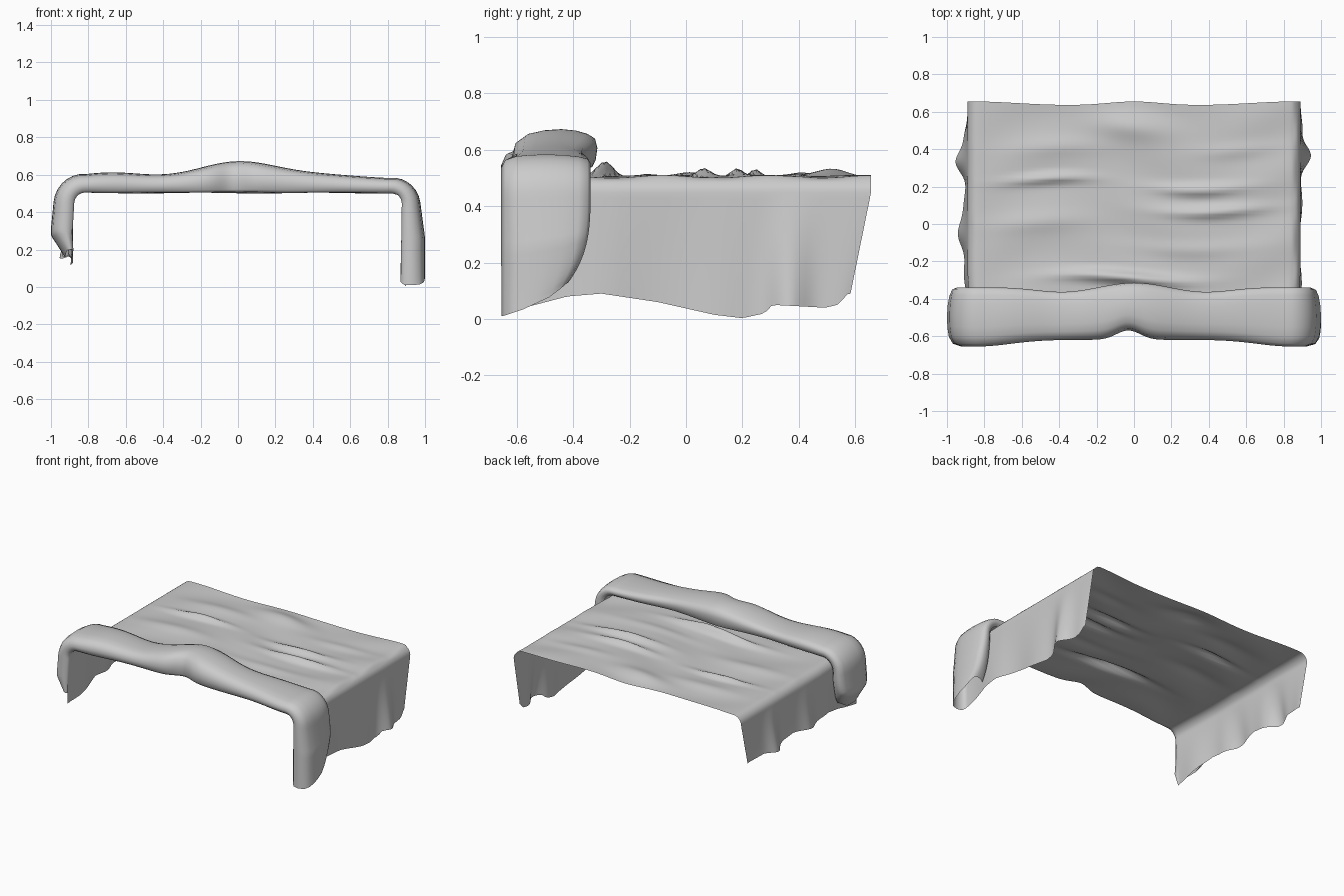
import bpy, math

if "Cube" in bpy.data.objects:
    bpy.data.objects.remove(bpy.data.objects["Cube"])

cloth = bpy.data.materials.new("light grey cloth")
cloth.diffuse_color = (0.6, 0.6, 0.6, 1)
cloth.use_nodes = True
cloth.node_tree.nodes["Principled BSDF"].inputs["Base Color"].default_value = cloth.diffuse_color


def bump(a, c, w):
    return math.exp(-((a - c) / w) ** 2)


def lerp(points, a):
    """Piecewise linear lookup, points sorted by key."""
    if a <= points[0][0]:
        return points[0][1]
    for (a0, b0), (a1, b1) in zip(points, points[1:]):
        if a <= a1:
            return b0 + (b1 - b0) * (a - a0) / (a1 - a0)
    return points[-1][1]


# hem heights along y for each hanging side, and for the turned-back fold
RIGHT = [(-.65, .02), (-.42, .08), (-.3, .09), (-.1, .06), (.1, .015), (.2, .003),
         (.28, .02), (.31, .05), (.52, .04), (.58, .05), (.64, .09)]
LEFT = [(-.65, .11), (-.5, .13), (-.3, .18), (-.1, .16), (.1, .19), (.3, .15), (.45, .17), (.65, .15)]
RIGHT_FOLD = [(-.65, .01), (-.55, .035), (-.42, .08), (-.34, .13)]
LEFT_FOLD = [(-.65, .20), (-.55, .16), (-.42, .16), (-.34, .2)]
# wrinkle ridges on the top: x, y, length, width, height
RIDGES = [(-.45, .23, .2, .025, .03), (.35, .2, .22, .03, .03), (.42, .08, .25, .03, .03),
          (-.05, -.29, .3, .03, .05), (0, .52, .2, .07, .025), (-.5, 0, .25, .05, .01),
          (.3, -.12, .3, .04, .01), (-.4, .4, .25, .05, .01), (.55, .4, .2, .04, .01)]


def point(t, y, d, fold):
    """t: -1..1 across the bed, d: distance out from the bed surface."""
    side, a = (1 if t > 0 else -1), abs(t)
    half, r = .815, .06
    flat = min(a / .6, 1) * half
    x0 = flat * side
    k = max((a - .72) / .28, 0)
    if fold:
        crown = .72 + .93 * bump(x0, 0, .3) + .35 * bump(x0, -.68, .25) + .22 * bump(x0, .45, .3)
        if a > .6:
            c0 = 1.0 if side < 0 else .78
            crown = c0 + (1.25 - c0) * min((a - .6) / .25, 1)
            if side < 0:
                crown *= 1 - .6 * max((k - .6) / .4, 0)
        d *= crown
    hem = lerp((RIGHT_FOLD if side > 0 else LEFT_FOLD) if fold else (RIGHT if side > 0 else LEFT), y)
    ang = min(max((a - .6) / .12, 0), 1) * math.pi / 2
    x = flat + (r + d) * math.sin(ang)
    z = .505 - r + (r + d) * math.cos(ang)
    z += (hem - z) * k
    # front and back edge outlines
    front = min(max((-y - .2) / .45, 0), 1)
    edge = .035 * (1 - bump(abs(x0), .84, .25)) + .05 * bump(x0, -.03, .09)
    yy = y
    if fold:
        back = (y + .65) / .31
        yy += edge * (1 - back) + back * (.025 * bump(x0, 0, .2) - .025 * bump(abs(x0), .38, .2))
        yy = -.65 + (yy + .65) * (1 - .25 * k ** 3)
    else:
        yy += edge * front ** 3
        bk = max(y / .65, 0)
        yy -= bk ** 4 * (.07 * k + .02 * (1 - bump(abs(x0), .84, .3)) * (1 - bump(x0, 0, .2)))
        x += .015 * min(max((y + .65) / .4, 0), 1) * min(max((a - .4) / .2, 0), 1)
        if a < .64:
            z += sum(h * bump(x0, cx, l) * bump(y + .02 * math.sin(5 * x0), cy, w)
                     for cx, cy, l, w, h in RIDGES)
            z += .005 * math.sin(17 * y + 2 * math.sin(4 * x0)) * math.sin(5 * x0 + 1)
        # billows in the hanging sides
        if side > 0:
            x += k * (.065 * bump(y, .37, .08) + .01 * math.sin(14 * y))
        else:
            x += k * (.06 * bump(y, .33, .08) + .05 * bump(y, -.06, .09) + .01 * math.sin(17 * y))
            x += k * .01
    return x * side, yy, z


# rows run from the back edge to the front, then round and back over the fold
rows = [(.655 - 1.285 * i / 70, 0, False) for i in range(71)]
rows += [(-.645, .01, True), (-.655, .04, True), (-.64, .075, True), (-.60, .092, True),
         (-.55, .098, True), (-.49, .1, True), (-.43, .097, True), (-.38, .09, True),
         (-.348, .08, True), (-.338, .06, True), (-.345, .035, True), (-.36, .02, True)]
N = 120
verts = [point(2 * j / N - 1, *row) for row in rows for j in range(N + 1)]
W = N + 1
faces = [(i * W + j, (i + 1) * W + j, (i + 1) * W + j + 1, i * W + j + 1)
         for i in range(len(rows) - 1) for j in range(N)]

# draped blanket, one continuous sheet with its front turned back
mesh = bpy.data.meshes.new("blanket")
mesh.from_pydata(verts, [], faces)
mesh.materials.append(cloth)
blanket = bpy.data.objects.new("blanket", mesh)
bpy.context.collection.objects.link(blanket)
bpy.context.view_layer.objects.active = blanket
blanket.select_set(True)
bpy.ops.object.shade_smooth()
